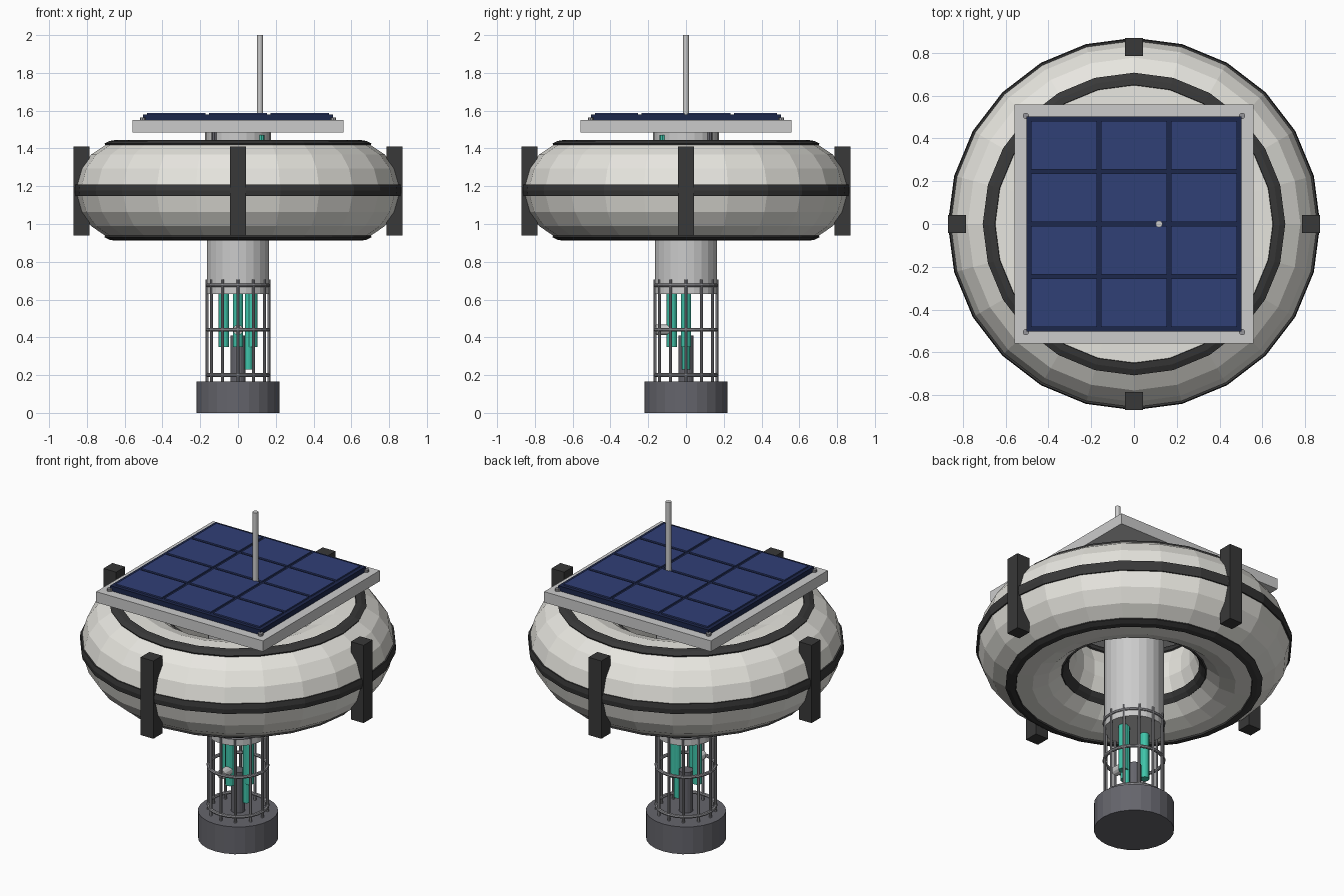
import bpy
from math import sin, cos, pi, radians

if "Cube" in bpy.data.objects:
    bpy.data.objects.remove(bpy.data.objects["Cube"])


def mat(name, r, g, b):
    m = bpy.data.materials.new(name)
    m.diffuse_color = (r, g, b, 1)
    m.use_nodes = True
    m.node_tree.nodes["Principled BSDF"].inputs["Base Color"].default_value = m.diffuse_color
    return m


WHITE = mat("off_white", 0.80, 0.79, 0.74)
BLACK = mat("rubber", 0.04, 0.04, 0.04)
TEAL = mat("teal", 0.05, 0.55, 0.40)
NAVY = mat("navy", 0.012, 0.02, 0.07)
CELL = mat("cell_blue", 0.03, 0.05, 0.18)
STEEL = mat("steel", 0.30, 0.30, 0.32)
DARK = mat("dark_grey", 0.13, 0.13, 0.15)
LIGHT = mat("light_grey", 0.60, 0.60, 0.63)


def finish(name, m):
    o = bpy.context.object
    o.name = name
    o.data.materials.append(m)
    return o


def box(name, x, y, z, m):
    """Box from (min, max) pairs."""
    c = [(a + b) / 2 for a, b in (x, y, z)]
    bpy.ops.mesh.primitive_cube_add(size=1, location=c)
    o = finish(name, m)
    o.scale = [b - a for a, b in (x, y, z)]
    return o


def cyl(name, x, y, r, z0, z1, m, n=12):
    bpy.ops.mesh.primitive_cylinder_add(vertices=n, radius=r, depth=z1 - z0,
                                        location=(x, y, (z0 + z1) / 2))
    return finish(name, m)


def lathe(name, profile, m, n=24):
    """Revolve a closed (radius, z) profile around z."""
    k = len(profile)
    verts = [(r * cos(2 * pi * i / n), r * sin(2 * pi * i / n), z)
             for i in range(n) for r, z in profile]
    faces = [(i * k + j, (i + 1) % n * k + j, (i + 1) % n * k + (j + 1) % k, i * k + (j + 1) % k)
             for i in range(n) for j in range(k)]
    me = bpy.data.meshes.new(name)
    me.from_pydata(verts, [], faces)
    me.materials.append(m)
    o = bpy.data.objects.new(name, me)
    bpy.context.collection.objects.link(o)
    return o


# Ring float with five rubber bands round its section
R, ZC = 0.595, 1.178


def ring_pt(r, deg):
    return R + r * cos(radians(deg)), ZC + r * sin(radians(deg))


lathe("float_ring", [ring_pt(0.263, 72 * k + a) for k in range(5) for a in (-6, 6, 26, 46)], WHITE)
for k in range(5):
    pts = [(0.272, -6.3), (0.275, 0), (0.272, 6.3), (0.25, 6.3), (0.25, -6.3)]
    lathe(f"float_band_{k}", [ring_pt(r, 72 * k + a) for r, a in pts], BLACK)

# Fender blocks on four sides
for s in (-1, 1):
    d = tuple(sorted((s * 0.785, s * 0.87)))
    box("fender_x", d, (-0.043, 0.043), (0.94, 1.41), BLACK)
    box("fender_y", (-0.043, 0.043), d, (0.94, 1.41), BLACK)

# Central spar, ballast weight and small posts under the panel
cyl("spar_tube", 0, 0, 0.165, 0.63, 1.49, LIGHT, 24)
cyl("spar_collar", 0, 0, 0.175, 1.40, 1.49, LIGHT, 24)
cyl("ballast_weight", 0, 0, 0.22, 0, 0.165, DARK, 24)
for x in (-0.125, 0.125):
    for y in (-0.125, 0.125):
        teal = x > 0 > y
        cyl("panel_post", x, y, 0.014, 1.40, 1.47 if teal else 1.49, TEAL if teal else DARK, 8)

# Sensor cage
for i in range(12):
    a = 2 * pi * i / 12
    cyl("cage_bar", 0.163 * cos(a), 0.163 * sin(a), 0.008, 0.16, 0.705, STEEL, 8)
for z in (0.20, 0.44, 0.675):
    bpy.ops.mesh.primitive_torus_add(major_radius=0.163, minor_radius=0.01, major_segments=24,
                                     minor_segments=8, location=(0, 0, z))
    finish("cage_hoop", STEEL)

# Instruments inside the cage
for x, y in ((-0.075, 0), (0, -0.075), (0.075, 0)):
    cyl("sensor_rod", x, y, 0.027, 0.35, 0.65, TEAL)
cyl("long_sensor_rod", 0.056, 0, 0.02, 0.23, 0.65, TEAL)
cyl("pump", 0, 0, 0.04, 0.16, 0.41, DARK, 16)
side = cyl("side_sensor", 0, -0.125, 0.027, 0.405, 0.475, LIGHT)
side.rotation_euler.x = pi / 2

# Solar panel: frame, backing, cell tiles, corner bolts
box("panel_frame", (-0.558, 0.558), (-0.558, 0.558), (1.485, 1.55), LIGHT)
box("panel_backing", (-0.503, 0.503), (-0.503, 0.503), (1.545, 1.58), NAVY)
NX, NY, W, G = 3, 4, 0.98, 0.018
for i in range(NX):
    for j in range(NY):
        x, y = -W / 2 + i * W / NX, -W / 2 + j * W / NY
        box("solar_cell", (x + G / 2, x + W / NX - G / 2), (y + G / 2, y + W / NY - G / 2),
            (1.57, 1.588), CELL)
for x in (-0.505, 0.505):
    for y in (-0.505, 0.505):
        cyl("panel_bolt", x, y, 0.015, 1.54, 1.565, STEEL, 8)

# Antenna mast
cyl("antenna", 0.117, 0, 0.016, 1.55, 2.0, LIGHT)
